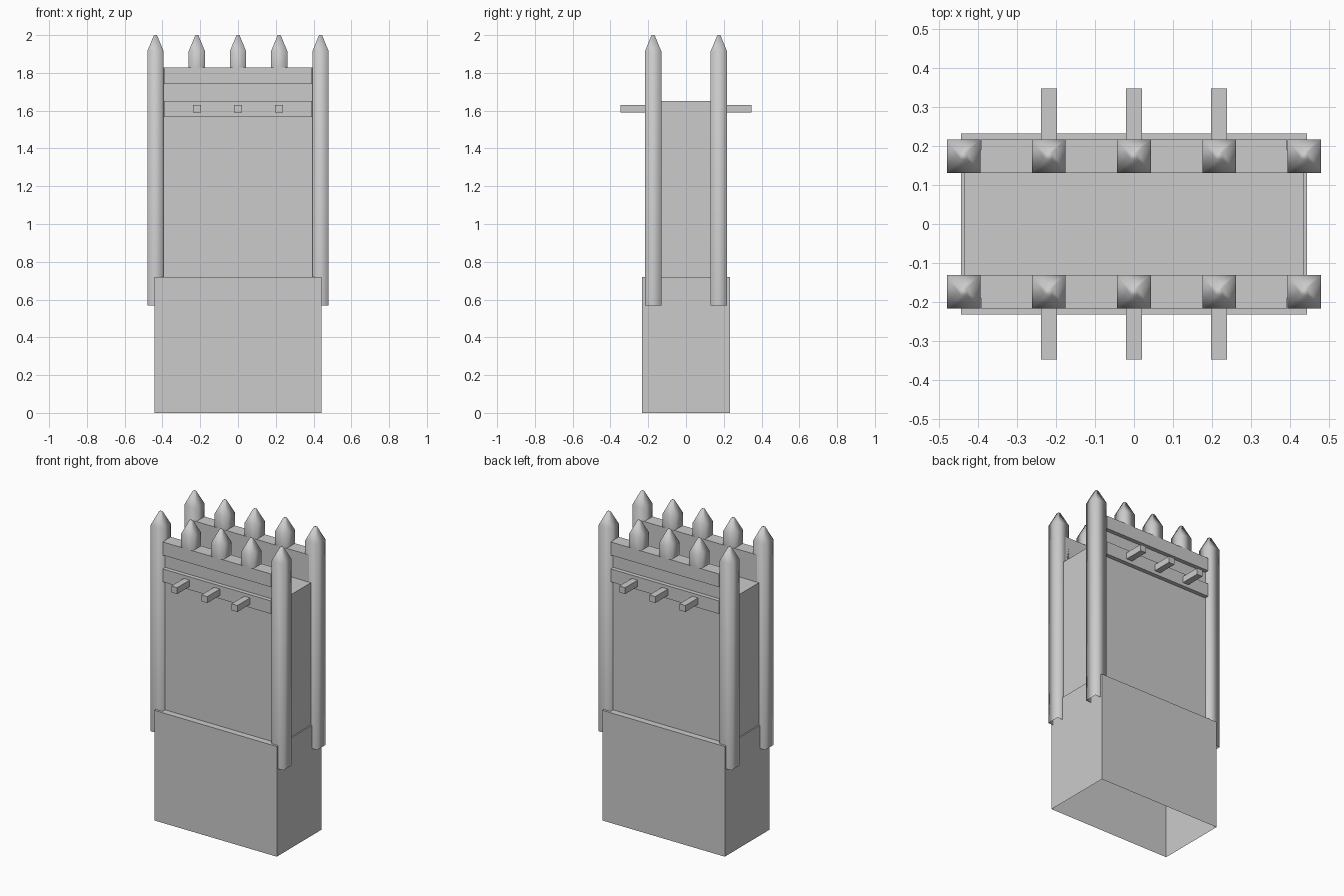
import bpy

if "Cube" in bpy.data.objects:
    bpy.data.objects.remove(bpy.data.objects["Cube"])

def mesh_object(name, verts, faces, smooth=False):
    me = bpy.data.meshes.new(name)
    me.from_pydata(verts, [], faces)
    for p in me.polygons:
        p.use_smooth = smooth
    ob = bpy.data.objects.new(name, me)
    bpy.context.collection.objects.link(ob)
    return ob

def ring_stack(name, cx, cy, levels, smooth=False):
    """Stacked rectangles (half x, half y, z): open bottom, closed top."""
    verts, faces = [], []
    for hx, hy, z in levels:
        verts += [(cx + sx * hx, cy + sy * hy, z)
                  for sx, sy in ((-1, -1), (1, -1), (1, 1), (-1, 1))]
    for r in range(len(levels) - 1):
        for i in range(4):
            a, b = r * 4 + i, r * 4 + (i + 1) % 4
            faces.append((a, b, b + 4, a + 4))
    n = len(verts)
    faces.append((n - 4, n - 3, n - 2, n - 1))
    return mesh_object(name, verts, faces, smooth)

def box(name, x0, x1, y0, y1, z0, z1):
    verts = [(x, y, z) for z in (z0, z1)
             for x, y in ((x0, y0), (x1, y0), (x1, y1), (x0, y1))]
    faces = [(3, 2, 1, 0), (4, 5, 6, 7), (0, 1, 5, 4),
             (1, 2, 6, 5), (2, 3, 7, 6), (3, 0, 4, 7)]
    return mesh_object(name, verts, faces)

# wall: wide foot, narrow ledge and upper body, open underneath
ring_stack("wall_body", 0, 0, [(0.443, 0.232, 0), (0.443, 0.232, 0.72),
                               (0.435, 0.19, 0.72), (0.435, 0.19, 1.65)])

# softly shaded square stake with a pointed tip
def stake(name, x, y, bottom):
    h = 0.043
    ring_stack(name, x, y, [(h, h, bottom), (h, h, 1.915),
                            (0.008, 0.008, 2.0)], smooth=True)

for side, s in (("front", -1), ("back", 1)):
    def slab(name, x, ya, yb, z0, z1):
        y0, y1 = sorted((s * ya, s * yb))
        box(side + "_" + name, -x, x, y0, y1, z0, z1)

    # parapet and its two planks
    slab("parapet", 0.42, 0.131, 0.19, 1.65, 1.828)
    slab("upper_plank", 0.392, 0.19, 0.217, 1.742, 1.828)
    slab("lower_plank", 0.392, 0.19, 0.217, 1.567, 1.652)

    # tall corner stakes and short stakes along the parapet
    for x in (-0.437, 0.437):
        stake(side + "_corner_stake", x, s * 0.174, 0.568)
    for x in (-0.218, 0, 0.218):
        stake(side + "_short_stake", x, s * 0.174, 1.828)

# joists poking out of both faces
for x in (-0.218, 0, 0.218):
    box("joist", x - 0.021, x + 0.021, -0.347, 0.347, 1.589, 1.631)
